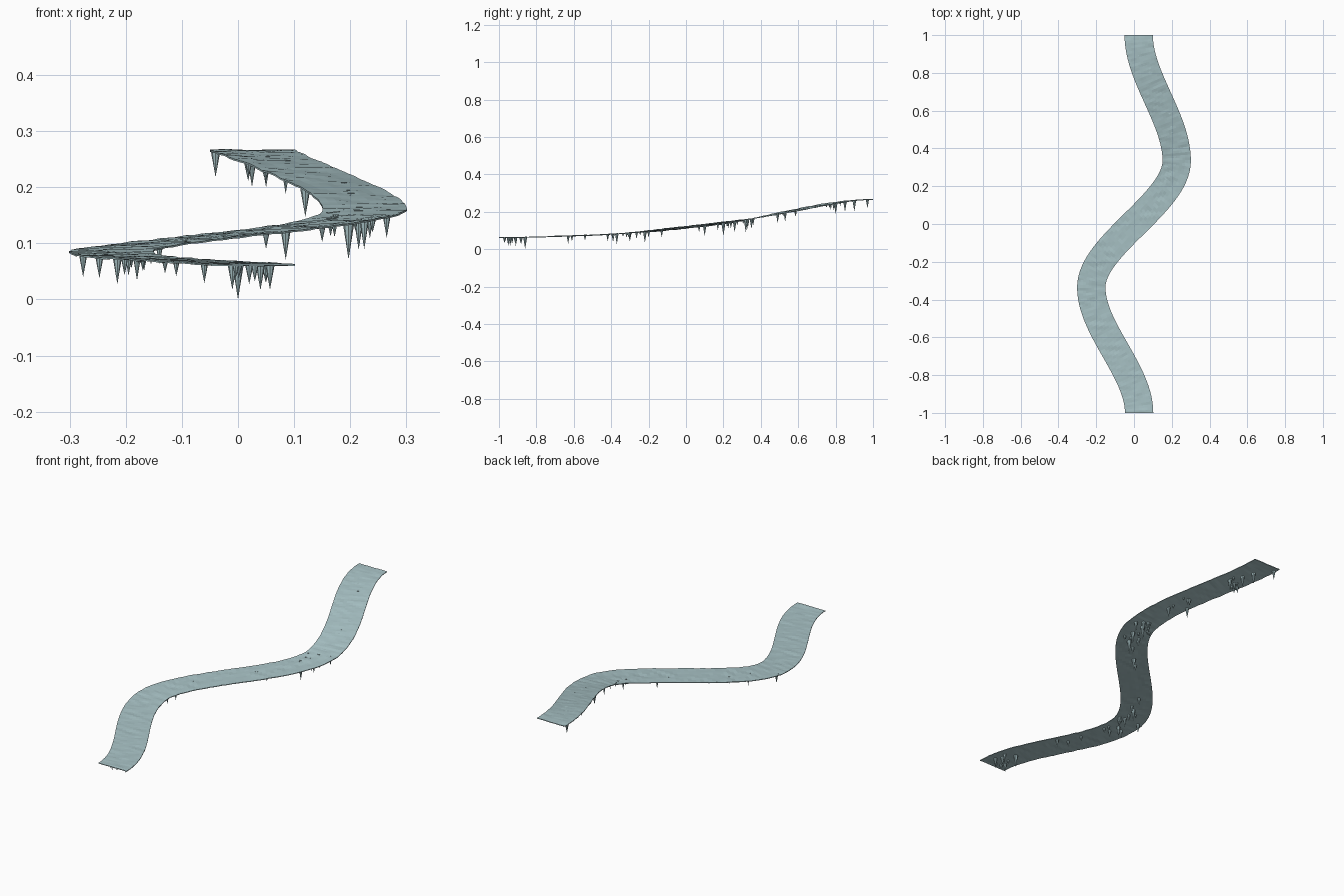
import bpy, bmesh, math, random
from mathutils import Vector, noise

if "Cube" in bpy.data.objects:
    bpy.data.objects.remove(bpy.data.objects["Cube"])

random.seed(4)
ICE = bpy.data.materials.new("pale_ice")
ICE.diffuse_color = (0.40, 0.55, 0.57, 1)
ICE.use_nodes = True
ICE.node_tree.nodes["Principled BSDF"].inputs["Base Color"].default_value = ICE.diffuse_color

# Path control points (y, x) with straight-ahead tangents, and height profile (y, z)
BENDS = [(-1, 0.027), (-0.335, -0.226), (0.335, 0.226), (1, 0.025)]
HEIGHTS = [(-1, .063), (-.66, .071), (-.33, .086), (0, .118), (.33, .161), (.6, .212), (.8, .249), (1, .267)]
WIDTH, THICK = 0.15, 0.003


def centre_x(y):
    for (y0, x0), (y1, x1) in zip(BENDS, BENDS[1:]):
        if y <= y1:
            t = (y - y0) / (y1 - y0)
            return x0 + (x1 - x0) * t * t * (3 - 2 * t)
    return BENDS[-1][1]


def height(y):
    n = len(HEIGHTS)
    for i in range(n - 1):
        (y0, z0), (y1, z1) = HEIGHTS[i], HEIGHTS[i + 1]
        if y <= y1 or i == n - 2:
            t = min(1, max(0, (y - y0) / (y1 - y0)))
            slope = lambda k: 0 if k in (0, n - 1) else (
                (HEIGHTS[k + 1][1] - HEIGHTS[k - 1][1]) / (HEIGHTS[k + 1][0] - HEIGHTS[k - 1][0]))
            a, b = slope(i) * (y1 - y0), slope(i + 1) * (y1 - y0)
            return (z0 * (2*t**3 - 3*t*t + 1) + a * (t**3 - 2*t*t + t)
                    + z1 * (3*t*t - 2*t**3) + b * (t**3 - t*t))


def finish(bm, name):
    bmesh.ops.recalc_face_normals(bm, faces=bm.faces)
    me = bpy.data.meshes.new(name)
    bm.to_mesh(me)
    bm.free()
    me.materials.append(ICE)
    ob = bpy.data.objects.new(name, me)
    bpy.context.collection.objects.link(ob)
    return ob


# Winding ice walkway: thin slab with a rippled surface
ROWS, COLS = 160, 10
bm = bmesh.new()
layers = []
for drop in (0, THICK):
    grid = []
    for i in range(ROWS + 1):
        y = -1 + 2 * i / ROWS
        dx = (centre_x(min(1, y + .002)) - centre_x(max(-1, y - .002))) / .004
        side = Vector((1, -dx, 0)).normalized()
        row = []
        for j in range(COLS + 1):
            p = Vector((centre_x(y), y, 0)) + side * WIDTH * (j / COLS - .5)
            ripple = .0025 * noise.noise(Vector((p.x * 22, p.y * 38, 1)))
            row.append(bm.verts.new((p.x, p.y, height(y) + ripple - drop)))
        grid.append(row)
    layers.append(grid)
    for i in range(ROWS):
        for j in range(COLS):
            bm.faces.new((grid[i][j], grid[i][j + 1], grid[i + 1][j + 1], grid[i + 1][j]))
top, low = layers
rim = [(i, 0) for i in range(ROWS)] + [(ROWS, j) for j in range(COLS)]
rim += [(i, COLS) for i in range(ROWS, 0, -1)] + [(0, j) for j in range(COLS, 0, -1)]
for (a, b), (c, d) in zip(rim, rim[1:] + rim[:1]):
    bm.faces.new((top[a][b], top[c][d], low[c][d], low[a][b]))
finish(bm, "ice_walkway")

# Icicles hanging below: x, y, length
SPIKES = [
    (-.01, -.95, .045), (.02, -.93, .035), (.03, -.97, .03), (.04, -.91, .046), (.057, -.94, .045),
    (0, -.86, .064), (-.06, -.63, .042), (-.13, -.54, .028), (-.11, -.61, .03),
    (-.276, -.30, .047), (-.247, -.39, .043), (-.215, -.37, .055), (-.195, -.30, .045),
    (-.18, -.22, .06), (-.155, -.2, .034), (-.14, -.13, .04),
    (.05, .07, .035), (.085, .10, .058), (.15, .17, .035), (.172, .24, .036),
    (.197, .2, .07), (.215, .32, .07), (.225, .26, .06), (.235, .35, .055), (.265, .33, .05),
    (.12, .53, .05), (.2, .49, .05), (.085, .8, .06), (.05, .85, .055),
    (.025, .9, .06), (-.04, .97, .047)]
# Loose clusters: count, centre x, centre y, spread x, spread y
for n, cx, cy, sx, sy in [(6, .02, -.92, .035, .06), (10, -.2, -.32, .04, .12),
                          (10, .2, .28, .04, .1), (4, .17, .54, .04, .05), (8, .05, .84, .035, .1)]:
    for _ in range(n):
        SPIKES.append((cx + random.uniform(-sx, sx), cy + random.uniform(-sy, sy),
                       random.uniform(.015, .038)))
bm = bmesh.new()
for x, y, length in SPIKES:
    r, z = .004 + length * .1, height(y) - .001
    tip = bm.verts.new((x, y, max(0, z - length)))
    ring = [bm.verts.new((x + r * math.cos(k * math.pi / 4), y + r * math.sin(k * math.pi / 4), z))
            for k in range(8)]
    bm.faces.new(ring)
    for k in range(8):
        bm.faces.new((ring[k - 1], ring[k], tip))
finish(bm, "icicles")
